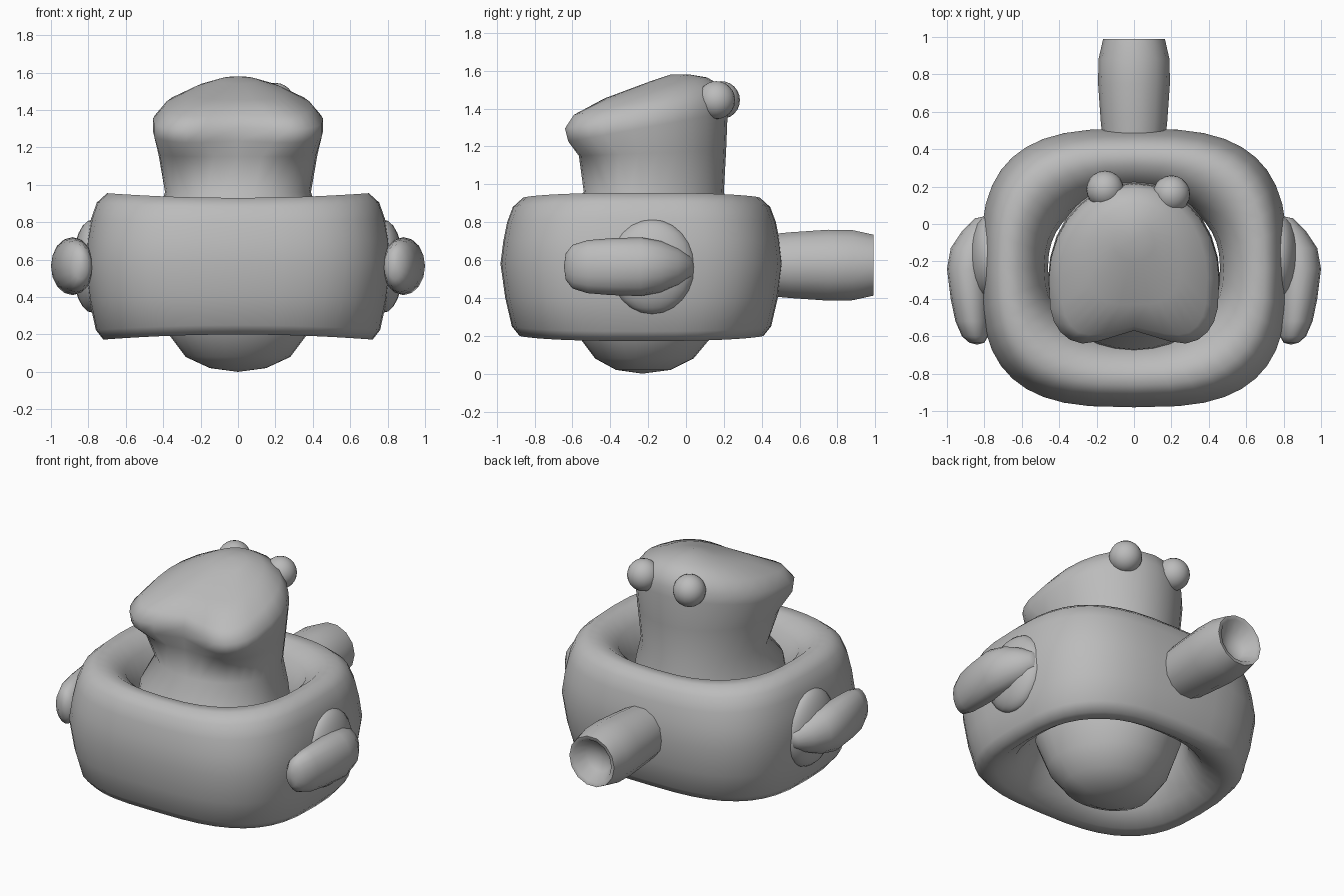
import bpy, bmesh, math
from mathutils import Vector

if "Cube" in bpy.data.objects:
    bpy.data.objects.remove(bpy.data.objects["Cube"])

grey = bpy.data.materials.new("plain grey")
grey.diffuse_color = (0.5, 0.5, 0.5, 1)
grey.use_nodes = True
grey.node_tree.nodes["Principled BSDF"].inputs["Base Color"].default_value = grey.diffuse_color


def spow(v, p):
    return math.copysign(abs(v) ** p, v)


def loft(name, rings, start=None, end=None, closed=False, angle=50):
    """Skin a list of equal-length rings; start/end are optional pole points."""
    bm = bmesh.new()
    vs = [[bm.verts.new(p) for p in r] for r in rings]
    n = len(vs[0])
    pairs = list(zip(vs, vs[1:])) + ([(vs[-1], vs[0])] if closed else [])
    for a, b in pairs:
        for i in range(n):
            j = (i + 1) % n
            bm.faces.new((a[i], a[j], b[j], b[i]))
    for pole, ring in ((start, vs[0]), (end, vs[-1])):
        if pole is not None:
            c = bm.verts.new(pole)
            for i in range(n):
                bm.faces.new((c, ring[i], ring[(i + 1) % n]))
    bmesh.ops.recalc_face_normals(bm, faces=bm.faces[:])
    me = bpy.data.meshes.new(name)
    bm.to_mesh(me)
    bm.free()
    me.materials.append(grey)
    ob = bpy.data.objects.new(name, me)
    bpy.context.collection.objects.link(ob)
    smooth(ob, angle)
    return ob


def smooth(ob, angle=60):
    bpy.ops.object.select_all(action='DESELECT')
    ob.select_set(True)
    bpy.context.view_layer.objects.active = ob
    bpy.ops.object.shade_smooth_by_angle(angle=math.radians(angle))


def ball(name, loc, size):
    bpy.ops.mesh.primitive_uv_sphere_add(segments=20, ring_count=12, location=loc)
    ob = bpy.context.object
    ob.name = name
    ob.scale = size
    ob.data.materials.append(grey)
    smooth(ob)


# Swim ring: rounded-square torus, profile = (inset from outer edge, height)
profile = [(0, .58), (.015, .7), (.035, .8), (.065, .88), (.12, .93), (.2, .925),
           (.28, .86), (.34, .72), (.36, .55), (.33, .38), (.26, .26), (.17, .2),
           (.1, .2), (.06, .25), (.025, .4)]
rings = []
for d, z in profile:
    r = []
    e = 2 / (3 - 2 * d)
    for i in range(40):
        a = math.tau * i / 40
        x = (.82 - d) * spow(math.cos(a), e)
        y = -.235 + (.745 - d) * spow(math.sin(a), e)
        r.append((x, y, z + .07 * (z - .57) * (x / .7) ** 2))
    rings.append(r)
loft("swim_ring", rings, closed=True, angle=80)

# Body and head: (z back, z front, half width, y back, y front, front power, notch)
levels = [(.02, .02, .15, -.08, -.37, 1, 0),
          (.08, .08, .28, .04, -.48, 1, 0),
          (.2, .2, .37, .14, -.57, 1, 0),
          (.4, .4, .44, .22, -.65, 1, 0),
          (.7, .7, .46, .24, -.69, 1, 0),
          (.82, .82, .44, .23, -.67, 1, 0),
          (.96, .96, .39, .2, -.54, 1, 0),
          (1.18, 1.15, .425, .212, -.59, .8, .03),
          (1.38, 1.22, .455, .22, -.65, .6, .08),
          (1.44, 1.29, .455, .215, -.67, .6, .1),
          (1.52, 1.36, .39, .19, -.63, .6, .08),
          (1.565, 1.45, .25, .11, -.45, .8, .02),
          (1.58, 1.54, .11, .02, -.2, 1, 0)]
rings = []
for zb, zf, w, yb, yf, p, notch in levels:
    r = []
    yc = yf + (yb - yf) * .42
    for i in range(28):
        a = math.tau * i / 28
        c, s = math.cos(a), math.sin(a)
        if s >= 0:
            x, y = w * c, yc + (yb - yc) * s
        else:
            x, y = w * spow(c, p), yc + (yf - yc) * abs(s) ** p
            y += notch * max(0, 1 - abs(x) / .3)
        t = (y - yf) / (yb - yf)
        r.append((x, y, zf + (zb - zf) * t))
    rings.append(r)
loft("body_and_head", rings, (0, -.23, 0), (0, -.08, 1.58), angle=70)

# Hollow tail pipe, turned around the y axis
pipe = [(.165, .42), (.178, .55), (.192, .75), (.19, .88), (.165, .99),
        (.14, .985), (.095, .91)]
rings = [[(rad * math.cos(math.tau * i / 14), y, .573 + rad * math.sin(math.tau * i / 14))
          for i in range(14)] for rad, y in pipe]
loft("tail_pipe", rings, (0, .42, .573), (0, .89, .573), angle=60)

# Side flippers with a flared root: (y, x centre, x radius, z radius)
flipper = [(.03, .8, .05, .05), (-.04, .82, .1, .1), (-.13, .86, .12, .135),
           (-.24, .885, .115, .155), (-.4, .875, .105, .15), (-.52, .865, .09, .14),
           (-.6, .85, .07, .115), (-.635, .84, .04, .07)]
for side, label in ((1, "right"), (-1, "left")):
    rings = [[(side * (cx + rx * math.cos(math.tau * i / 16)), y,
               .565 + rz * math.sin(math.tau * i / 16)) for i in range(16)]
             for y, cx, rx, rz in flipper]
    loft(label + "_flipper", rings, (side * .8, .04, .565), (side * .84, -.645, .565), angle=70)
    ball(label + "_flipper_root", (side * .775, -.18, .565), (.11, .23, .25))

# Eyes
ball("left_eye", (-.155, .185, 1.445), (.1, .1, .1))
ball("right_eye", (.2, .16, 1.445), (.1, .1, .1))
